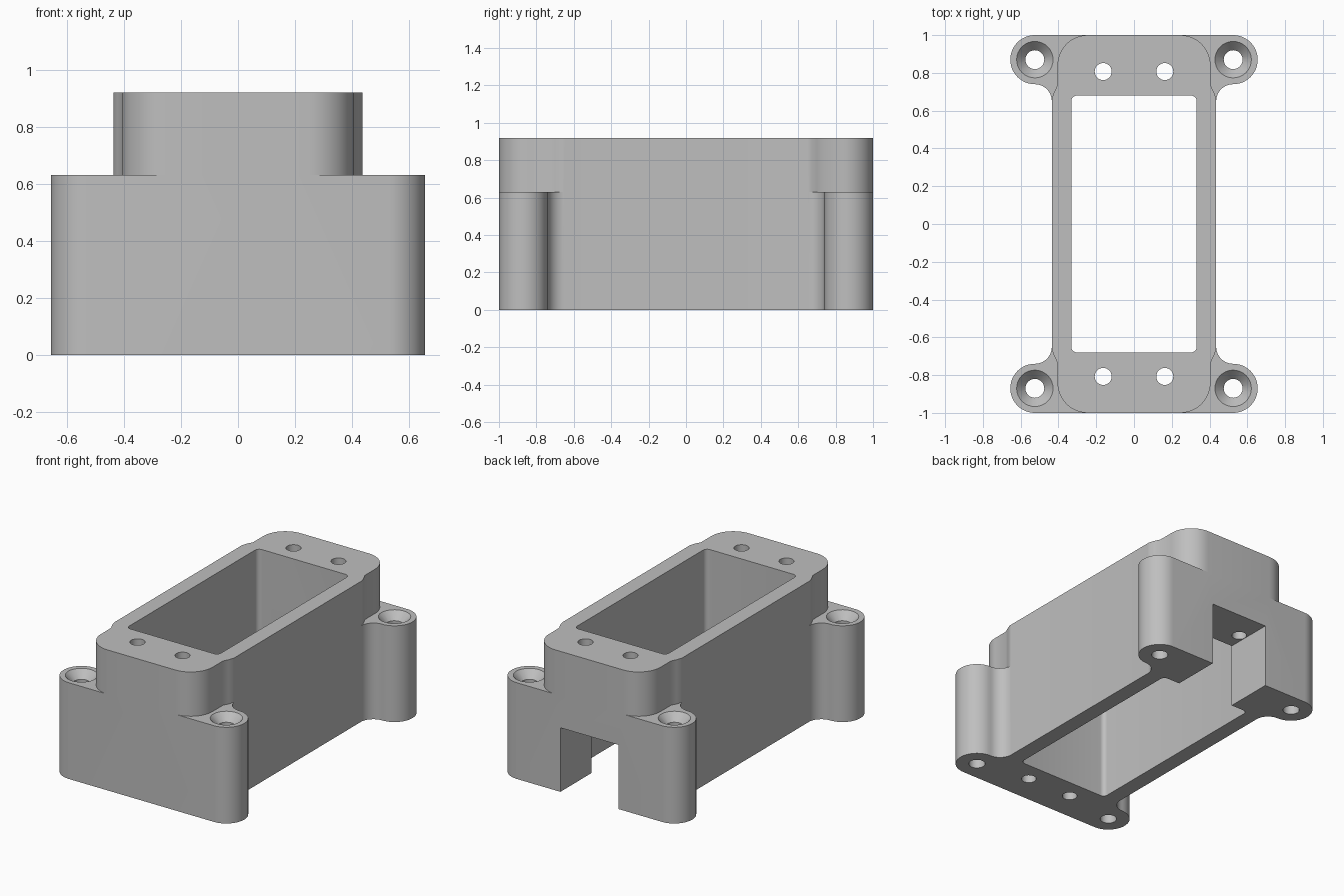
import bpy
import bmesh
from math import cos, sin, radians

old = bpy.data.objects.get("Cube")
if old:
    bpy.data.objects.remove(old, do_unlink=True)

HEIGHT, LEDGE = 0.92, 0.63
CORNERS = [(1, 1), (-1, 1), (-1, -1), (1, -1)]

grey = bpy.data.materials.new("light grey")
grey.diffuse_color = (0.52, 0.52, 0.52, 1)
grey.use_nodes = True
grey.node_tree.nodes["Principled BSDF"].inputs["Base Color"].default_value = grey.diffuse_color


def arc(cx, cy, r, start, end, steps=12):
    angles = [radians(start + (end - start) * i / steps) for i in range(steps + 1)]
    return [(cx + r * cos(a), cy + r * sin(a)) for a in angles]


def four_way(quarter):
    """Closed outline from the +x +y quarter, listed counter-clockwise."""
    outline = []
    for sx, sy in CORNERS:
        pts = [(x * sx, y * sy) for x, y in quarter]
        outline += pts if sx * sy > 0 else pts[::-1]
    return outline


def circle(cx, cy, r):
    return arc(cx, cy, r, 0, 360, 32)[:-1]


def prisms(name, solids):
    """One object made of lofts: (bottom outline, top outline, z0, z1)."""
    bm = bmesh.new()
    for bottom, top, z0, z1 in solids:
        low = [bm.verts.new((x, y, z0)) for x, y in bottom]
        high = [bm.verts.new((x, y, z1)) for x, y in top]
        bm.faces.new(low[::-1])
        bm.faces.new(high)
        for i in range(len(low)):
            j = (i + 1) % len(low)
            bm.faces.new((low[i], low[j], high[j], high[i]))
    bmesh.ops.recalc_face_normals(bm, faces=bm.faces)
    mesh = bpy.data.meshes.new(name)
    bm.to_mesh(mesh)
    bm.free()
    mesh.materials.append(grey)
    obj = bpy.data.objects.new(name, mesh)
    bpy.context.scene.collection.objects.link(obj)
    return obj


# Housing: straight walls flowing through a fillet into round corner posts
quarter = arc(0.525, 0.65, 0.09, 180, 90) + arc(0.525, 0.87, 0.13, -90, 90, 24)[1:]
outline = four_way(quarter)
housing = prisms("housing", [(outline, outline, 0, HEIGHT)])

# Clearance above each post, leaving a rounded upper block
clear = [(0.445, 0.6), (0.433, 0.67), (0.422, 0.7), (0.405, 0.735)]
clear += arc(0.245, 0.84, 0.16, 0, 90) + [(0.245, 1.1), (0.8, 1.1), (0.8, 0.6)]
clearances = []
for sx, sy in CORNERS:
    shape = [(x * sx, y * sy) for x, y in clear]
    clearances.append((shape, shape, LEDGE, 1.1))

# Central opening with small rounded corners
opening = four_way(arc(0.302, 0.65, 0.03, 0, 90, 6))

# Cable notch through the lower back wall
notch = [(-0.21, 0.6), (0.21, 0.6), (0.21, 1.1), (-0.21, 1.1)]

# Screw holes in the posts and end walls, with countersinks on the posts
holes, sinks = [], []
for sx, sy in CORNERS:
    px, py = 0.525 * sx, 0.87 * sy
    for ring in (circle(px, py, 0.05), circle(0.163 * sx, 0.807 * sy, 0.045)):
        holes.append((ring, ring, -0.1, 1.1))
    sinks.append((circle(px, py, 0.041), circle(px, py, 0.115), 0.57, 0.65))

cutters = [
    prisms("clearance_cutter", clearances),
    prisms("opening_cutter", [(opening, opening, -0.1, 1.1)]),
    prisms("notch_cutter", [(notch, notch, -0.1, 0.42)]),
    prisms("hole_cutter", holes),
    prisms("countersink_cutter", sinks),
]
bpy.ops.object.select_all(action="DESELECT")
bpy.context.view_layer.objects.active = housing
housing.select_set(True)
for cutter in cutters:
    cutter.hide_render = True
    mod = housing.modifiers.new(cutter.name, "BOOLEAN")
    mod.operation = "DIFFERENCE"
    mod.solver = "EXACT"
    mod.object = cutter
    bpy.ops.object.modifier_apply(modifier=mod.name)
    bpy.data.objects.remove(cutter, do_unlink=True)

bpy.ops.object.shade_smooth_by_angle(angle=radians(30))
